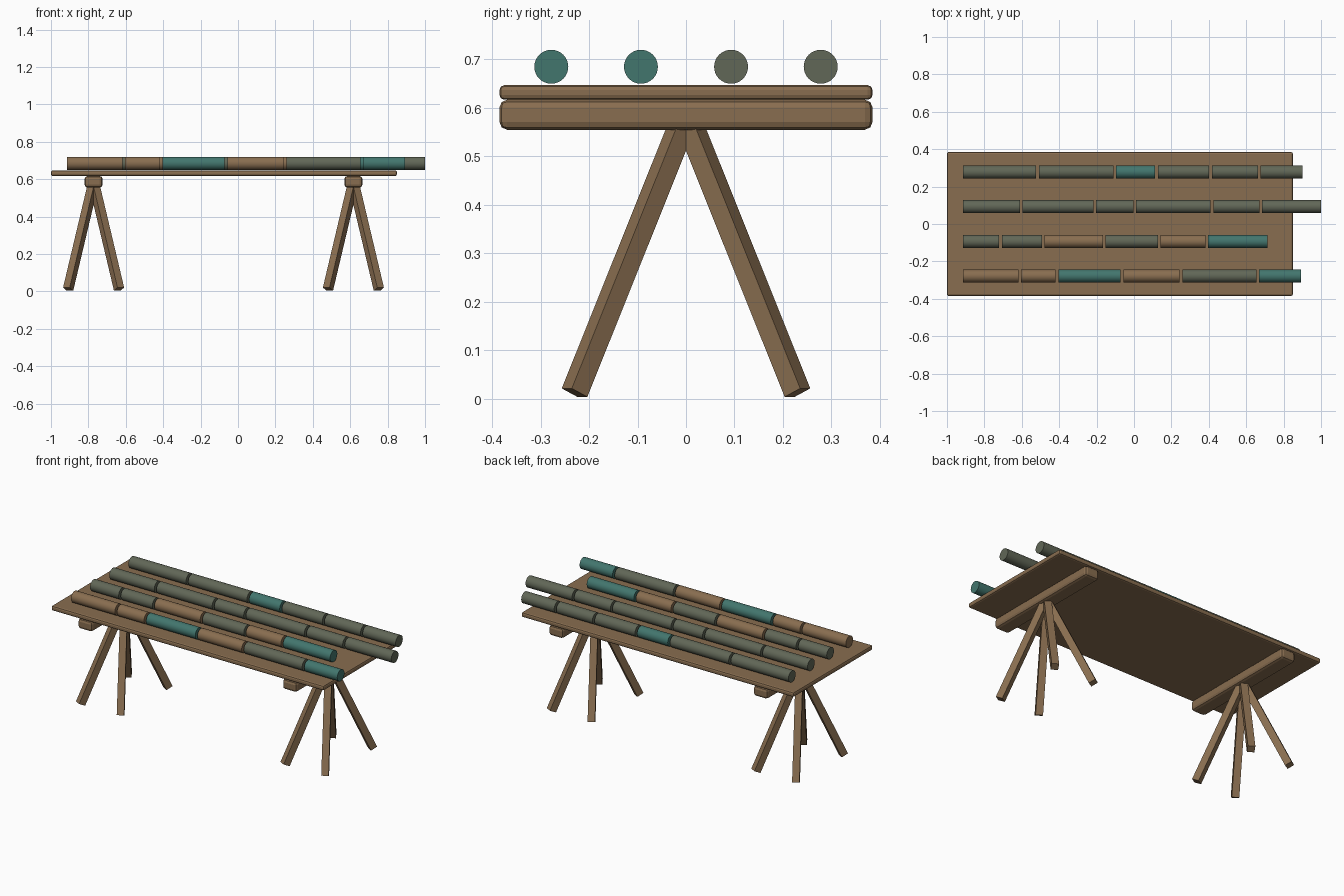
import bpy
from math import radians
from mathutils import Vector

if "Cube" in bpy.data.objects:
    bpy.data.objects.remove(bpy.data.objects["Cube"])


def material(name, rgb):
    m = bpy.data.materials.new(name)
    m.use_nodes = True
    colour = (*rgb, 1)
    m.diffuse_color = colour
    m.node_tree.nodes["Principled BSDF"].inputs["Base Color"].default_value = colour
    return m


WOOD = material("brown wood", (0.25, 0.155, 0.08))
TEAL = material("teal", (0.055, 0.18, 0.155))
GREY = material("grey green", (0.12, 0.135, 0.095))
PALETTE = {"W": WOOD, "T": TEAL, "G": GREY}


def finish(name, mat):
    ob = bpy.context.object
    ob.name = name
    ob.data.materials.append(mat)
    return ob


def block(name, centre, size, bevel, segments):
    bpy.ops.mesh.primitive_cube_add(size=1, location=centre)
    ob = finish(name, WOOD)
    ob.scale = size
    bpy.ops.object.transform_apply(location=False, rotation=False)
    mod = ob.modifiers.new("bevel", "BEVEL")
    mod.width = bevel
    mod.segments = segments


def bar(name, a, b, radius, sides, mat, spin=0):
    a, b = Vector(a), Vector(b)
    bpy.ops.mesh.primitive_cylinder_add(vertices=sides, radius=radius, depth=(b - a).length)
    ob = finish(name, mat)
    turn = (b - a).to_track_quat("Z", "Y").to_matrix()
    for v in ob.data.vertices:
        x, y, z = v.co
        v.co = turn @ (Vector((x, y, z)) if not spin else
                       Vector((x - y, x + y, z * 2 ** 0.5)) / 2 ** 0.5)
    ob.location = (a + b) / 2
    return ob


# Table top
block("table_top", (-0.075, 0, 0.632), (1.85, 0.77, 0.03), 0.01, 2)

# Trestles: a beam and four splayed square legs
for side, cx in (("right", -0.772), ("left", 0.617)):
    block(side + "_beam", (cx, 0, 0.586), (0.096, 0.77, 0.062), 0.016, 2)
    for sx in (-1, 1):
        for sy in (-1, 1):
            bar(side + "_leg", (cx, 0, 0.586), (cx + sx * 0.136, sy * 0.23, 0.0125),
                0.029, 4, WOOD, spin=1)

# Rows of rod pieces with small gaps
GAP = 0.007
rows = [
    (0.278, "GGTGGG", (-0.915, -0.516, -0.102, 0.12, 0.409, 0.669, 0.9)),
    (0.093, "GGGGGG", (-0.915, -0.602, -0.209, 0.005, 0.417, 0.677, 1.0)),
    (-0.093, "GGWGWT", (-0.915, -0.714, -0.485, -0.16, 0.136, 0.388, 0.715)),
    (-0.278, "WWTWGT", (-0.915, -0.61, -0.412, -0.064, 0.251, 0.662, 0.893)),
]
for y, colours, cuts in rows:
    last = len(colours) - 1
    for i, key in enumerate(colours):
        start = cuts[i] + (GAP if i else 0)
        end = cuts[i + 1] - (GAP if i < last else 0)
        bar("rod_piece", (start, y, 0.685), (end, y, 0.685), 0.035, 32, PALETTE[key])
        bpy.ops.object.shade_smooth_by_angle(angle=radians(35))
